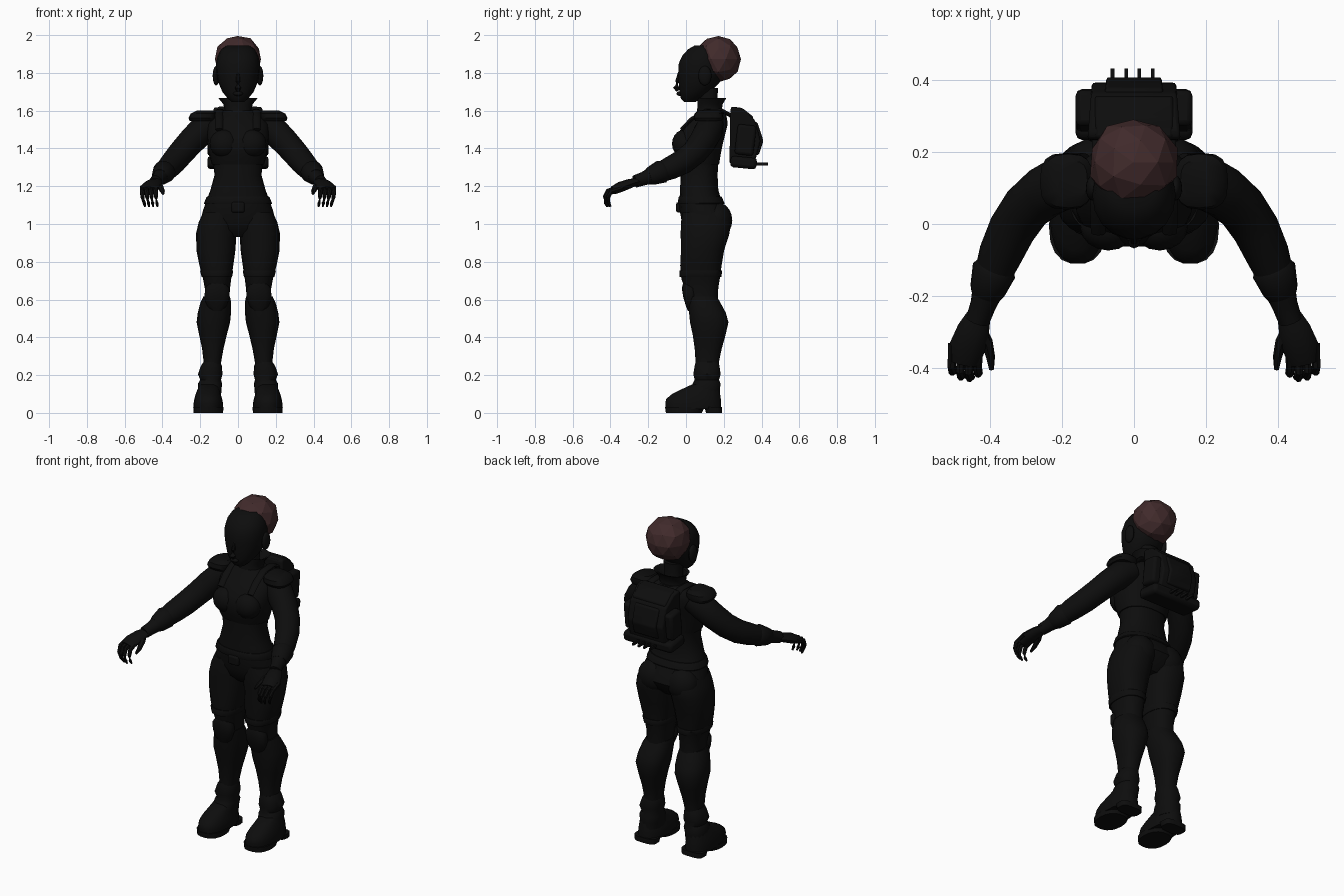
import bpy, bmesh, math, random
from mathutils import Vector, Matrix

random.seed(4)

def material(name, rgb):
    m = bpy.data.materials.new(name)
    m.diffuse_color = (*rgb, 1)
    return m

DARK = material("near_black_suit", (0.004, 0.004, 0.004))
HAIR = material("dark_maroon_hair", (0.052, 0.023, 0.024))

def finish(name, bm, mat=DARK, mirror=False, smooth=True, bevel=0):
    bmesh.ops.recalc_face_normals(bm, faces=bm.faces)
    me = bpy.data.meshes.new(name)
    bm.to_mesh(me)
    bm.free()
    me.materials.append(mat)
    ob = bpy.data.objects.new(name, me)
    bpy.context.collection.objects.link(ob)
    if smooth:
        bpy.ops.object.select_all(action='DESELECT')
        ob.select_set(True)
        bpy.context.view_layer.objects.active = ob
        bpy.ops.object.shade_smooth_by_angle(angle=math.radians(40))
    if bevel:
        b = ob.modifiers.new("Bevel", 'BEVEL')
        b.width, b.segments = bevel, 2
    if mirror:
        ob.modifiers.new("Mirror", 'MIRROR')
    return ob

def skin(bm, loops):
    """Bridge a row of point loops and cap both ends."""
    rows = [[bm.verts.new(p) for p in loop] for loop in loops]
    n = len(rows[0])
    for a, b in zip(rows, rows[1:]):
        for i in range(n):
            bm.faces.new((a[i], a[(i + 1) % n], b[(i + 1) % n], b[i]))
    bm.faces.new(rows[0][::-1])
    bm.faces.new(rows[-1])

def stack(name, rings, n=18, power=0.85, **kw):
    """Loft of level rings: (z, x min, x max, y front, y back)."""
    loops = []
    for z, x0, x1, y0, y1 in rings:
        loop = []
        for i in range(n):
            a = 2 * math.pi * i / n
            c, s = math.cos(a), math.sin(a)
            loop.append(((x0 + x1) / 2 + (x1 - x0) / 2 * math.copysign(abs(c) ** power, c),
                         (y0 + y1) / 2 + (y1 - y0) / 2 * math.copysign(abs(s) ** power, s), z))
        loops.append(loop)
    bm = bmesh.new()
    skin(bm, loops)
    return finish(name, bm, **kw)

def centred(rings):
    return [(z, -r, r, a, b) for z, r, a, b in rings]

def tube_loops(path, n, flat=1.0):
    """Round or flattened sections along (x, y, z, radius) points."""
    pts = [Vector(p[:3]) for p in path]
    loops = []
    for i, p in enumerate(pts):
        t = (pts[min(i + 1, len(pts) - 1)] - pts[max(i - 1, 0)]).normalized()
        u = t.cross(Vector((0, 0, 1))).normalized()
        if u.length < 0.1:
            u = Vector((1, 0, 0))
        v = u.cross(t)
        r = path[i][3]
        loops.append([p + u * r * math.cos(a) + v * r * flat * math.sin(a)
                      for a in (2 * math.pi * k / n for k in range(n))])
    return loops

def tube(name, path, n=14, flat=1.0, **kw):
    bm = bmesh.new()
    skin(bm, tube_loops(path, n, flat))
    return finish(name, bm, **kw)

def ball(name, loc, size, tilt=0, **kw):
    bm = bmesh.new()
    bmesh.ops.create_uvsphere(bm, u_segments=16, v_segments=10, radius=1)
    bm.transform(Matrix.Translation(loc) @ Matrix.Rotation(tilt, 4, 'Y')
                 @ Matrix.Diagonal((*size, 1)))
    return finish(name, bm, **kw)

def box(name, loc, size, tilt=0, bevel=0.01, **kw):
    bm = bmesh.new()
    bmesh.ops.create_cube(bm, size=1)
    bm.transform(Matrix.Translation(loc) @ Matrix.Rotation(tilt, 4, 'X')
                 @ Matrix.Diagonal((*size, 1)))
    return finish(name, bm, bevel=bevel, **kw)

def side_profile(name, pts, half_width, taper=1.0, **kw):
    """Side outline (y, z) extruded across x, narrowing toward the back."""
    y0, y1 = min(p[0] for p in pts), max(p[0] for p in pts)
    def w(y):
        return half_width * (1 + (taper - 1) * (y - y0) / (y1 - y0))
    bm = bmesh.new()
    skin(bm, [[(s * w(y), y, z) for y, z in pts] for s in (-1, 1)])
    return finish(name, bm, **kw)

# Head, face details and hair
stack("head", centred([
    (1.645, .032, -.01, .05), (1.665, .055, -.028, .08), (1.70, .083, -.036, .13),
    (1.75, .104, -.04, .18), (1.80, .114, -.043, .20), (1.85, .116, -.04, .20),
    (1.89, .108, -.022, .19), (1.925, .088, .01, .17), (1.945, .06, .045, .14)]), power=.95)
tube("nose", [(0, -.035, 1.80, .008), (0, -.045, 1.755, .012), (0, -.052, 1.722, .016),
              (0, -.042, 1.705, .01)], n=8)
ball("lips", (0, -.034, 1.69), (.026, .016, .012))
ball("ear", (.116, .10, 1.785), (.018, .035, .052), mirror=True)
bm = bmesh.new()
bmesh.ops.create_icosphere(bm, subdivisions=2, radius=1)
for v in bm.verts:
    v.co *= random.uniform(.95, 1.05)
bm.transform(Matrix.Translation((-.002, .172, 1.873)) @ Matrix.Diagonal((.125, .124, .125, 1)))
finish("hair", bm, HAIR, smooth=False)

# Neck and flared collar, open at the front
stack("neck", centred([(1.56, .06, .06, .18), (1.62, .05, .07, .165), (1.72, .052, .07, .17)]))
stack("collar", centred([(1.56, .085, .05, .20), (1.60, .07, .058, .19), (1.635, .078, .06, .195),
                         (1.668, .105, .062, .215), (1.66, .085, .07, .195),
                         (1.62, .062, .07, .175)]))

# Body suit, chest armour and belt
stack("torso", centred([
    (.93, .09, .03, .17), (.97, .16, -.01, .215), (1.02, .198, -.025, .24), (1.07, .186, -.034, .225),
    (1.12, .168, -.036, .19), (1.18, .146, -.032, .172), (1.26, .124, -.03, .168),
    (1.32, .132, -.03, .172), (1.42, .15, -.03, .19), (1.51, .165, -.005, .215),
    (1.565, .14, .04, .205), (1.60, .075, .06, .19)]), n=22)
stack("chest_armour", centred([
    (1.315, .138, -.036, .176), (1.36, .152, -.052, .183), (1.42, .162, -.064, .195),
    (1.47, .166, -.05, .207), (1.53, .165, -.008, .222), (1.575, .13, .04, .215),
    (1.60, .08, .06, .20)]), n=22)
ball("bust_plate", (.072, -.008, 1.425), (.078, .066, .075), mirror=True)
stack("belt", centred([(1.105, .178, -.042, .203), (1.11, .18, -.044, .205),
                       (1.14, .168, -.041, .192), (1.145, .164, -.038, .188)]), n=22)
box("belt_pouch", (0, -.037, 1.088), (.07, .03, .055))
ball("seat_half", (.095, .165, 1.02), (.095, .08, .095), mirror=True)

# Legs, shin armour and knee pads
stack("leg", [
    (1.06, .02, .185, -.02, .215), (1.01, .01, .208, -.028, .238), (.95, .008, .222, -.03, .232),
    (.86, .014, .22, -.028, .203), (.78, .025, .204, -.032, .19), (.71, .036, .185, -.026, .18),
    (.66, .042, .176, -.008, .172), (.60, .047, .176, .004, .17), (.55, .05, .18, .015, .17)],
    mirror=True)
stack("shin_armour", [
    (.615, .042, .184, .0, .165), (.58, .036, .20, .008, .185), (.53, .037, .213, .015, .212),
    (.48, .042, .219, .02, .226), (.41, .06, .205, .035, .21), (.34, .077, .19, .045, .19),
    (.27, .089, .182, .05, .175), (.22, .09, .186, .05, .175)], mirror=True)
stack("knee_pad", [
    (.685, .065, .155, -.016, .05), (.66, .046, .174, -.022, .06), (.61, .044, .178, -.014, .06),
    (.565, .062, .165, .0, .05), (.54, .085, .14, .01, .05)], n=12, mirror=True)
stack("thigh_strap", [(.72, .032, .192, -.036, .188), (.725, .03, .194, -.037, .189),
                      (.75, .026, .20, -.037, .193), (.755, .028, .198, -.035, .19)], mirror=True)

# Boots: two buckled cuffs, foot, split sole and heel
stack("boot_cuff", [
    (.27, .095, .182, .05, .172), (.25, .086, .196, .045, .178), (.205, .082, .212, .038, .184),
    (.175, .09, .20, .045, .176), (.155, .084, .212, .035, .184), (.12, .088, .212, .02, .18),
    (.08, .09, .215, .0, .18)], mirror=True)
stack("boot_foot", [
    (.02, .08, .234, -.108, .188), (.05, .079, .235, -.112, .188), (.075, .084, .231, -.106, .186),
    (.10, .092, .224, -.075, .182), (.125, .098, .214, -.025, .178), (.15, .105, .205, .03, .17)],
    mirror=True)
stack("front_sole", [(0, .079, .235, -.108, .085), (.03, .077, .237, -.112, .10)], mirror=True)
stack("boot_heel", [(0, .088, .226, .105, .19), (.03, .084, .23, .098, .19)], power=.6, mirror=True)

# Arms, forearm cuffs and layered shoulder pads
tube("arm", [(.13, .135, 1.53, .065), (.19, .12, 1.495, .076), (.25, .088, 1.435, .073),
             (.30, .045, 1.378, .069), (.34, -.015, 1.33, .066), (.372, -.085, 1.295, .061),
             (.398, -.155, 1.265, .05), (.42, -.225, 1.24, .036), (.436, -.27, 1.225, .033)],
     mirror=True)
tube("glove_cuff", [(.384, -.115, 1.283, .053), (.39, -.13, 1.277, .062),
                    (.408, -.185, 1.254, .05), (.413, -.20, 1.249, .042)], mirror=True)
stack("shoulder_pad", [
    (1.545, .125, .255, .05, .19), (1.56, .115, .262, .04, .198), (1.585, .115, .25, .045, .195),
    (1.602, .13, .215, .07, .175)], power=.7, n=16, mirror=True)

# Hands with curled fingers
tube("palm", [(.43, -.25, 1.228, .032), (.447, -.295, 1.215, .045), (.465, -.345, 1.197, .05),
              (.473, -.385, 1.178, .042)], n=10, flat=.55, mirror=True)
bm = bmesh.new()
for i in range(4):
    bx, tx, s = .434 + .024 * i, .43 + .022 * i, (0, .012, .008, -.006)[i]
    skin(bm, tube_loops([(bx, -.355 + .007 * i, 1.195, .013), (bx + .002, -.402 - s, 1.175, .0125),
                         (bx, -.418 - s, 1.143, .011), (tx, -.415 - s, 1.112, .009),
                         (tx - .003, -.405 - s, 1.092, .005)], 7))
skin(bm, tube_loops([(.432, -.285, 1.215, .018), (.41, -.33, 1.195, .017), (.40, -.37, 1.175, .013),
                     (.397, -.405, 1.16, .007)], 7))
finish("fingers", bm, mirror=True)

# Backpack: body, raised back panel, side pockets, bottom roll, prongs, straps
side_profile("backpack", [(.23, 1.32), (.235, 1.61), (.25, 1.62), (.295, 1.61), (.365, 1.55),
                          (.395, 1.44), (.365, 1.33)], .13, .9, bevel=.012)
side_profile("back_panel", [(.33, 1.37), (.33, 1.55), (.378, 1.538), (.41, 1.44), (.385, 1.365)],
             .085, .9, bevel=.008)
side_profile("backpack_lid", [(.238, 1.56), (.238, 1.622), (.297, 1.615), (.36, 1.565), (.345, 1.54)],
             .11, 1.0, bevel=.01)
box("side_pocket", (.135, .315, 1.445), (.055, .10, .16), tilt=-.12, mirror=True, bevel=.015)
box("bottom_roll", (0, .305, 1.325), (.325, .14, .06), tilt=-.1, bevel=.018)
bm = bmesh.new()
for x in (-.06, -.022, .015, .052):
    skin(bm, [[(x + dx, y, 1.318 + dz) for dx, dz in ((-.005, -.007), (.005, -.007), (.005, .007), (-.005, .007))]
              for y in (.35, .433)])
finish("prongs", bm, smooth=False)
tube("pack_strap", [(.095, .245, 1.57, .022), (.095, .19, 1.60, .022), (.098, .10, 1.597, .022),
                    (.10, .03, 1.555, .022), (.10, -.025, 1.50, .02)], n=8, flat=.5, mirror=True)
